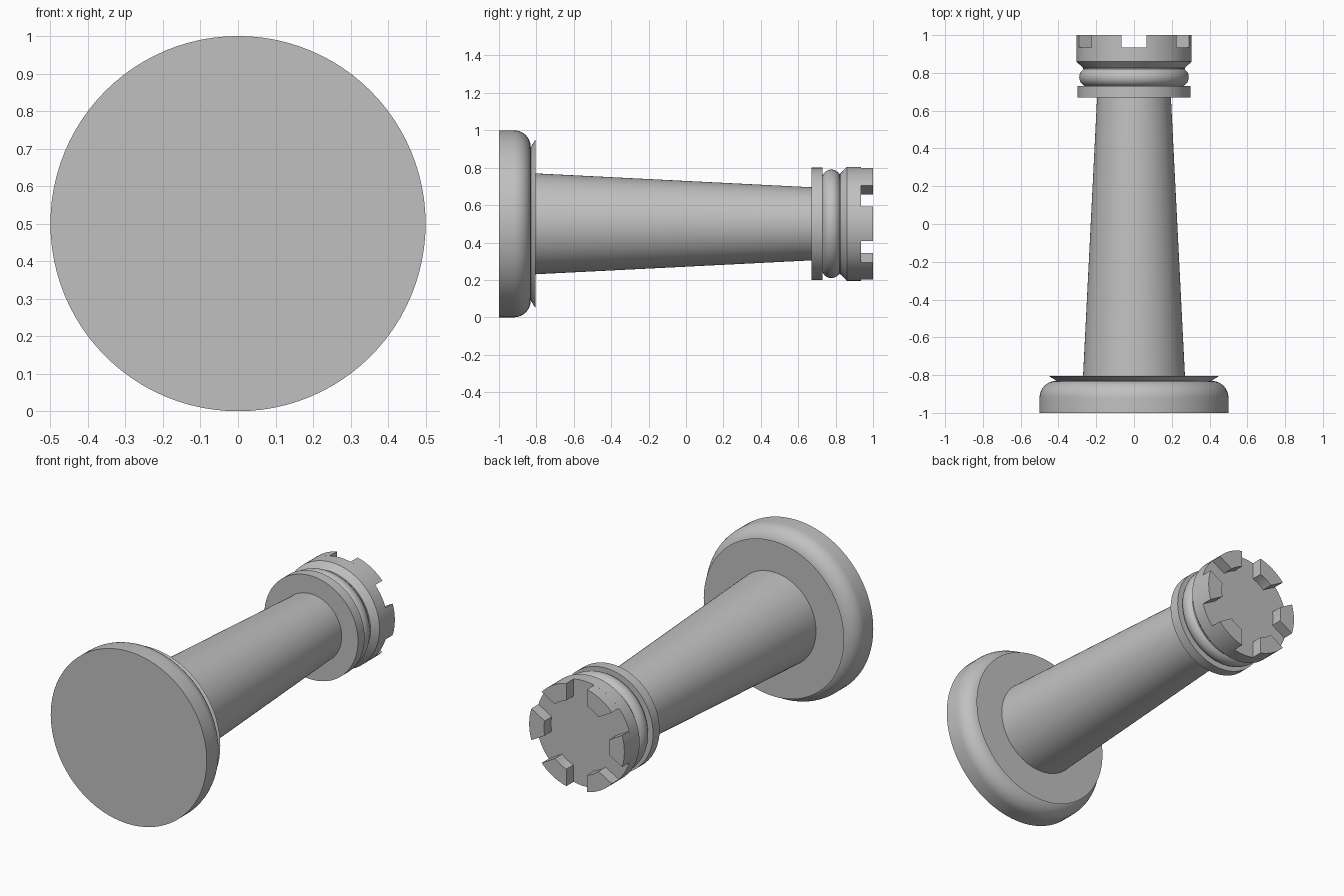
import bpy
import bmesh
from math import sin, cos, pi, asin, radians

SEGMENTS = 96
AXIS_Z = 0.5

cube = bpy.data.objects.get("Cube")
if cube:
    bpy.data.objects.remove(cube, do_unlink=True)

grey = bpy.data.materials.new("plain_grey")
grey.use_nodes = True
colour = (0.53, 0.53, 0.53, 1)
grey.diffuse_color = colour
grey.node_tree.nodes["Principled BSDF"].inputs["Base Color"].default_value = colour


def point(r, angle, y):
    """Place a polar point around the lying axis of the piece."""
    return (r * cos(angle), y, AXIS_Z + r * sin(angle))


def finish(name, bm):
    bmesh.ops.recalc_face_normals(bm, faces=bm.faces)
    mesh = bpy.data.meshes.new(name)
    bm.to_mesh(mesh)
    bm.free()
    mesh.materials.append(grey)
    obj = bpy.data.objects.new(name, mesh)
    bpy.context.collection.objects.link(obj)
    bpy.ops.object.select_all(action='DESELECT')
    obj.select_set(True)
    bpy.context.view_layer.objects.active = obj
    bpy.ops.object.shade_smooth_by_angle(angle=radians(30))
    return obj


def loft(name, rings):
    """Skin closed rings of points and cap both ends."""
    bm = bmesh.new()
    loops = [[bm.verts.new(p) for p in ring] for ring in rings]
    n = len(loops[0])
    for a, b in zip(loops, loops[1:]):
        for i in range(n):
            j = (i + 1) % n
            bm.faces.new((a[i], a[j], b[j], b[i]))
    bm.faces.new(loops[0])
    bm.faces.new(loops[-1])
    return finish(name, bm)


def lathe(name, profile):
    """Revolve (radius, y) pairs into a capped solid."""
    angles = [2 * pi * i / SEGMENTS for i in range(SEGMENTS)]
    return loft(name, [[point(r, a, y) for a in angles] for r, y in profile])


def arc(r, y, radius, start, end, steps):
    """Profile arc, angles in degrees from the outward direction."""
    turns = [radians(start + (end - start) * i / steps) for i in range(steps + 1)]
    return [(r + radius * cos(t), y + radius * sin(t)) for t in turns]


# Foot with rounded shoulder, and the thin flared rim on it
lathe("base", [(0.5, -1)] + arc(0.41, -0.92, 0.09, 0, 90, 10))
lathe("base_rim", [(0.41, -0.83), (0.45, -0.805)])

# Tapered shaft
lathe("shaft", [(0.27, -0.81), (0.195, 0.68)])

# Collar, rounded bead and crown
lathe("collar", [(0.3, 0.67), (0.3, 0.73)])
lathe("bead", arc(0.24, 0.777, 0.05, -90, 90, 16))
lathe("crown", [(0.27, 0.82), (0.27, 0.827), (0.305, 0.86), (0.305, 0.935)])

# Six battlements separated by parallel-sided slots
OUTER, INNER, HALF_SLOT = 0.305, 0.21, 0.066


def battlement_arc(r, middle, steps=8):
    half = pi / 6 - asin(HALF_SLOT / r)
    return [(r, middle + half * (2 * i / steps - 1)) for i in range(steps + 1)]


for k in range(6):
    middle = k * pi / 3
    outline = battlement_arc(OUTER, middle) + battlement_arc(INNER, middle)[::-1]
    loft(f"battlement_{k + 1}",
         [[point(r, a, y) for r, a in outline] for y in (0.935, 1)])
